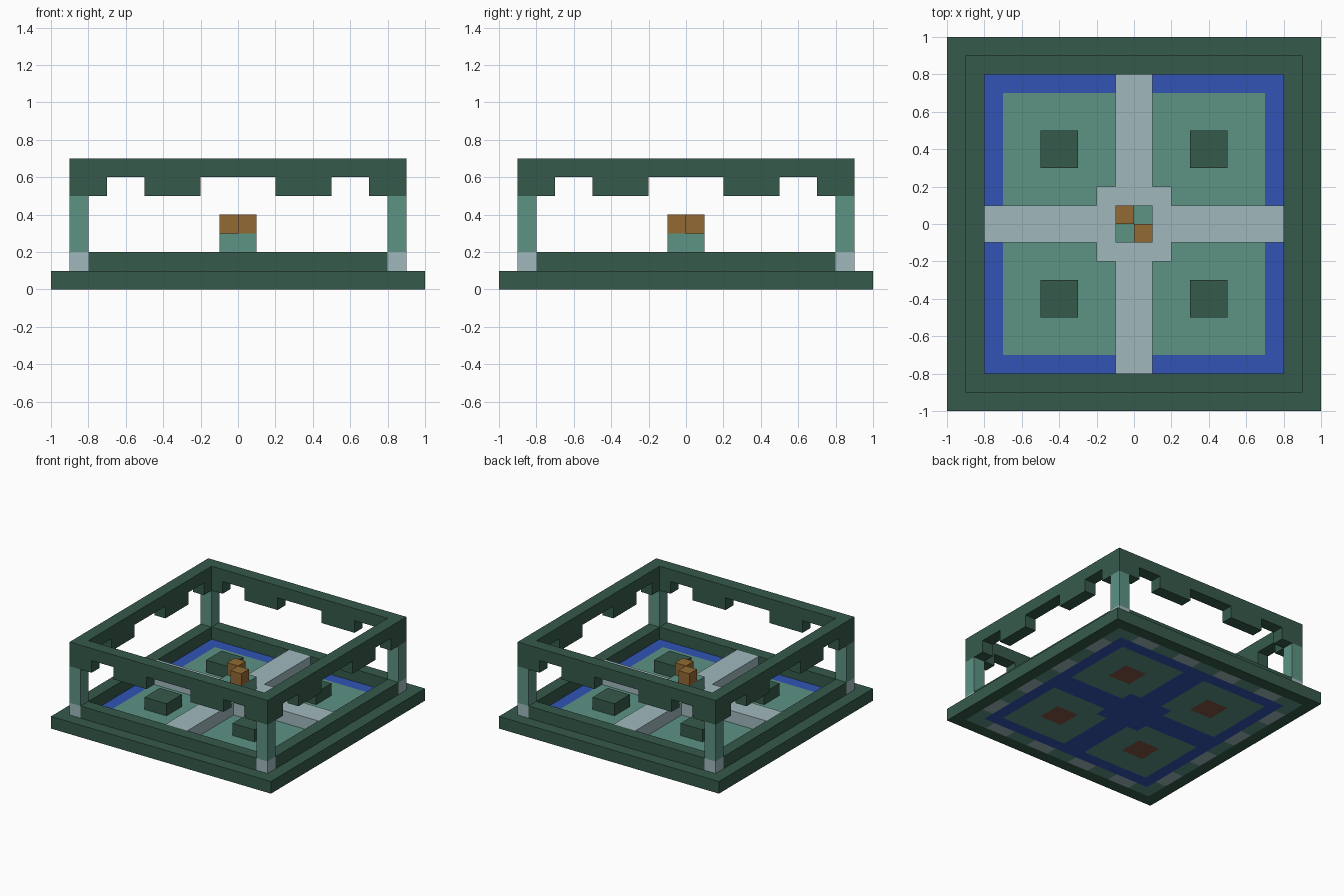
import bpy, bmesh, math
from mathutils import Matrix, Vector

cube = bpy.data.objects.get("Cube")
if cube:
    bpy.data.objects.remove(cube)


def material(name, *srgb):
    lin = [((c / 255 + 0.055) / 1.055) ** 2.4 for c in srgb] + [1]
    m = bpy.data.materials.new(name)
    m.use_nodes = True
    m.diffuse_color = lin
    m.node_tree.nodes["Principled BSDF"].inputs["Base Color"].default_value = lin
    return m


GREEN = material("dark green", 54, 90, 75)
TEAL = material("teal", 93, 147, 133)
BLUE = material("water blue", 50, 84, 180)
GREY = material("pale stone", 160, 184, 188)
BROWN = material("bronze brown", 146, 106, 52)
EARTH = material("earth brown", 128, 86, 66)


def finish(name, bm, mats):
    bmesh.ops.recalc_face_normals(bm, faces=bm.faces)
    mesh = bpy.data.meshes.new(name)
    bm.to_mesh(mesh)
    bm.free()
    for m in mats:
        mesh.materials.append(m)
    ob = bpy.data.objects.new(name, mesh)
    bpy.context.collection.objects.link(ob)
    return ob


def prism(name, corners, depth, mat, turn=0):
    """Extrude a flat outline along depth, then turn it about z."""
    bm = bmesh.new()
    face = bm.faces.new([bm.verts.new(c) for c in corners])
    ext = bmesh.ops.extrude_face_region(bm, geom=[face])
    moved = [v for v in ext["geom"] if isinstance(v, bmesh.types.BMVert)]
    bmesh.ops.translate(bm, verts=moved, vec=depth)
    bm.transform(Matrix.Rotation(math.radians(turn), 4, "Z"))
    return finish(name, bm, [mat])


def box(name, x, y, z, mat, turn=0):
    """Box from (low, high) pairs."""
    outline = [(x[0], y[0], z[0]), (x[1], y[0], z[0]),
               (x[1], y[1], z[0]), (x[0], y[1], z[0])]
    return prism(name, outline, (0, 0, z[1] - z[0]), mat, turn)


# Base slab: the same square tiles show on its top and underside
def tile(x, y):
    far, near = max(abs(x), abs(y)), min(abs(x), abs(y))
    if far > 0.9:
        return 0
    if far > 0.8:
        # footing of alternating stone blocks under the curb
        return 3 if int((near + 0.1) / 0.2) % 2 else 1
    if far > 0.7 or near < 0.1 or far < 0.2:
        return 2
    if 0.3 < near and far < 0.5:
        return 4
    return 1


bm = bmesh.new()
bmesh.ops.create_grid(bm, x_segments=20, y_segments=20, size=1)
ext = bmesh.ops.extrude_face_region(bm, geom=bm.faces[:])
bmesh.ops.translate(bm, vec=(0, 0, 0.1),
                    verts=[v for v in ext["geom"] if isinstance(v, bmesh.types.BMVert)])
for f in bm.faces:
    c = f.calc_center_median()
    f.material_index = tile(c.x, c.y)
finish("base_slab", bm, [GREEN, TEAL, BLUE, GREY, EARTH])

# Toothed beam outline, running from one corner to the start of the next side
teeth = [(-0.7, -0.5), (-0.2, 0.2), (0.5, 0.7)]
beam = [(-0.9, 0.7), (-0.9, 0.5)]
for a, b in teeth:
    beam += [(a, 0.5), (a, 0.6), (b, 0.6), (b, 0.5)]
beam += [(0.8, 0.5), (0.8, 0.7)]

# One of each per side
for i, side in enumerate(("front", "left", "back", "right")):
    turn = i * 90
    box(side + "_curb", (-0.8, 0.8), (-0.9, -0.8), (0.1, 0.2), GREEN, turn)
    box(side + "_post_foot", (-0.9, -0.8), (-0.9, -0.8), (0.1, 0.2), GREY, turn)
    box(side + "_post", (-0.9, -0.8), (-0.9, -0.8), (0.2, 0.5), TEAL, turn)
    prism(side + "_beam", [(x, -0.9, z) for x, z in beam], (0, 0.1, 0), GREEN, turn)
    box(side + "_hedge", (-0.5, -0.3), (-0.5, -0.3), (0.1, 0.2), GREEN, turn)

# Cross-shaped stone path with a wider middle
arm = [(0.8, -0.1), (0.8, 0.1), (0.2, 0.1), (0.2, 0.2), (0.1, 0.2)]
path = []
for i in range(4):
    spin = Matrix.Rotation(math.radians(90 * i), 3, "Z")
    path += [spin @ Vector((x, y, 0.1)) for x, y in arm]
prism("stone_path", path, (0, 0, 0.1), GREY)

# Centrepiece: plinth and two diagonal blocks
box("plinth", (-0.1, 0.1), (-0.1, 0.1), (0.2, 0.3), TEAL)
for i, name in enumerate(("left_block", "right_block")):
    box(name, (0, 0.1), (-0.1, 0), (0.3, 0.4), BROWN, i * 180)
